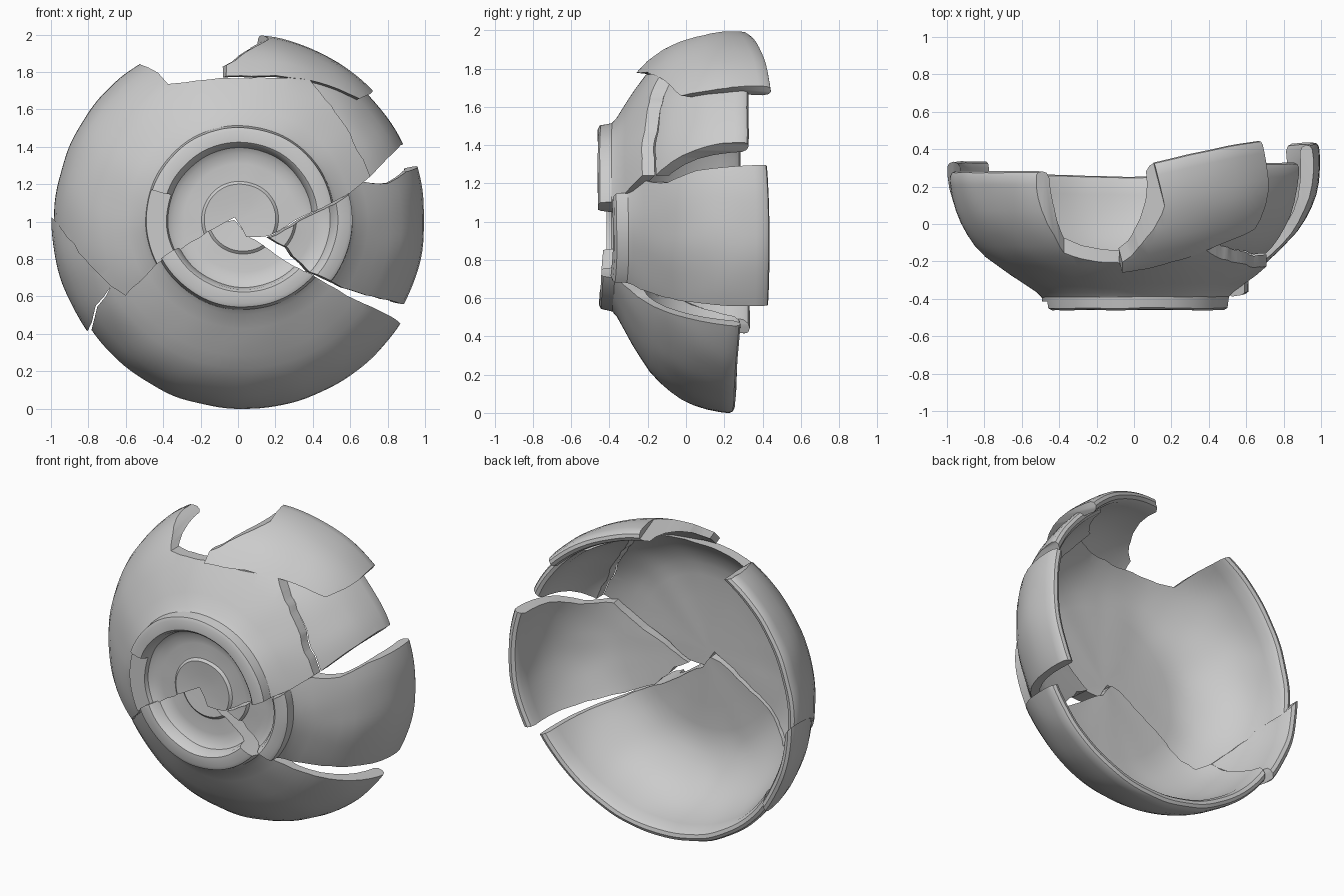
import bpy, bmesh, math
from mathutils import Matrix, Vector, Euler, noise

if "Cube" in bpy.data.objects:
    bpy.data.objects.remove(bpy.data.objects["Cube"])

CENTER = Vector((0.01, 0, 1.0))      # bowl axis runs along y, foot faces -y

# Bowl section as (radius, y): recess, foot ring, outer wall, rim, inner wall, floor
PROFILE = [(0, -.36), (.10, -.365), (.19, -.372), (.205, -.358), (.30, -.355), (.355, -.36),
           (.385, -.38), (.40, -.435), (.415, -.45), (.475, -.45), (.495, -.44), (.505, -.38),
           (.53, -.355), (.60, -.31), (.67, -.265), (.74, -.215), (.805, -.165), (.857, -.11),
           (.90, -.05), (.937, .015), (.962, .08), (.98, .15), (.990, .22), (.992, .265),
           (.982, .285), (.962, .293), (.94, .285), (.925, .26), (.918, .19), (.903, .11),
           (.877, .03), (.84, -.04), (.79, -.105), (.73, -.16), (.66, -.205), (.58, -.235),
           (.50, -.245), (.35, -.25), (.18, -.255), (0, -.255)]


def make_object(name, bm):
    bmesh.ops.recalc_face_normals(bm, faces=bm.faces)
    mesh = bpy.data.meshes.new(name)
    bm.to_mesh(mesh)
    bm.free()
    ob = bpy.data.objects.new(name, mesh)
    bpy.context.collection.objects.link(ob)
    return ob


def bowl(name):
    """Whole turned bowl with a slightly uneven hand-made surface."""
    bm = bmesh.new()
    verts = [bm.verts.new((r, y, 0)) for r, y in PROFILE]
    edges = [bm.edges.new(p) for p in zip(verts, verts[1:])]
    bmesh.ops.spin(bm, geom=verts + edges, cent=(0, 0, 0), axis=(0, 1, 0),
                   angle=math.tau, steps=144, use_duplicate=False)
    bmesh.ops.remove_doubles(bm, verts=bm.verts, dist=1e-4)
    for v in bm.verts:
        v.co += noise.noise_vector(v.co * 5) * .005
        v.co += CENTER
    return make_object(name, bm)


def jagged(points, amount, step=.045):
    """Break long outline edges into small irregular steps (same on both sides of a crack)."""
    out = []
    for a, b in zip(points, points[1:] + points[:1]):
        a, b = Vector(a), Vector(b)
        d = b - a
        n = max(1, int(d.length / step)) if max(abs(a.x), abs(b.x)) < 1.15 else 1
        for i in range(n):
            p = a + d * i / n
            wobble = noise.noise_vector((p.x * 17, p.y * 17, 3)) * amount
            out.append(p + Vector((wobble.x, wobble.y)))
    return out


def prism(outline, y0=-.8, y1=.8, amount=.009, offset=(0, 0, 0)):
    bm = bmesh.new()
    face = bm.faces.new([bm.verts.new((p.x - offset[0], y0, p.y - offset[2]))
                         for p in jagged(outline, amount)])
    ext = bmesh.ops.extrude_face_region(bm, geom=[face])["geom"]
    bmesh.ops.translate(bm, vec=(0, y1 - y0, 0),
                        verts=[g for g in ext if isinstance(g, bmesh.types.BMVert)])
    ob = make_object("cutter", bm)
    ob.hide_render = True
    return ob


def cut(ob, cutter, operation):
    mod = ob.modifiers.new("break", "BOOLEAN")
    mod.operation, mod.solver, mod.object = operation, "EXACT", cutter
    bpy.context.view_layer.objects.active = ob
    bpy.ops.object.modifier_apply(modifier=mod.name)
    bpy.data.objects.remove(cutter)


def shard(name, outline, shift=(0, 0, 0), turn=(0, 0, 0), pivot=(0, 0, 1), chips=()):
    """Keep the part of the bowl inside a (final) front-view outline, then move it."""
    ob = bowl(name)
    cut(ob, prism(outline, offset=shift), "INTERSECT")
    for pts, y0, y1 in chips:
        cut(ob, prism(pts, y0, y1, .015), "DIFFERENCE")
    p = Matrix.Translation(pivot)
    rot = Euler([math.radians(a) for a in turn]).to_matrix().to_4x4()
    ob.data.transform(Matrix.Translation(shift) @ p @ rot @ p.inverted())
    bpy.ops.object.select_all(action="DESELECT")
    ob.select_set(True)
    bpy.context.view_layer.objects.active = ob
    bpy.ops.object.shade_smooth_by_angle(angle=math.radians(32))
    return ob


# Large piece: base centre, left wall and upper wall, with a chipped foot ring
shard("main_shard",
      [(-1.2, 1.17), (-1.0, 1.03), (-.82, .80), (-.68, .655), (-.605, .605), (-.40, .80),
       (-.25, .89), (-.08, .99), (-.02, 1.02), (.05, .92), (.17, .92), (.35, 1.03), (.55, 1.12),
       (.71, 1.24), (.60, 1.47), (.50, 1.62), (.38, 1.765), (.20, 1.77), (-.10, 1.765),
       (-.37, 1.735), (-.43, 1.80), (-.52, 1.84), (-.60, 2.1), (-1.2, 2.1)],
      shift=(0, -.01, .01),
      chips=[([(-.60, .70), (-.33, .70), (-.33, 1.0), (-.35, 1.13), (-.60, 1.2)], -.6, -.405)])

# Bottom piece, slightly tipped
shard("bottom_shard",
      [(-.80, .43), (-.75, .57), (-.675, .675), (-.60, .625), (-.40, .81), (-.25, .90),
       (-.08, 1.0), (-.02, 1.01), (.05, .93), (.30, .76), (.62, .60), (.87, .50), (1.2, .35),
       (1.2, -.3), (-1.2, -.3), (-1.2, .2)],
      shift=(.02, .012, .035), turn=(-4, 0, 0), pivot=(0, -.4, .75))

# Small piece at lower left
shard("lower_left_shard",
      [(-1.2, 1.17), (-1.0, 1.03), (-.82, .80), (-.68, .655), (-.76, .55), (-.80, .42),
       (-1.2, .2)], shift=(-.015, .04, 0))

# Right piece, swung back and out
shard("right_shard",
      [(.17, .91), (.33, 1.0), (.55, 1.12), (.65, 1.21), (.83, 1.20), (.95, 1.26), (1.3, 1.33),
       (1.3, .50), (.95, .55), (.62, .63), (.38, .73), (.26, .86)],
      shift=(.095, .03, 0), turn=(1.5, 0, 9), pivot=(.2, -.35, 1))

# Upper right piece
shard("upper_right_shard",
      [(.38, 1.765), (.50, 1.62), (.60, 1.47), (.71, 1.24), (.80, 1.34), (.87, 1.41),
       (1.2, 1.54), (.80, 2.0), (.60, 1.78), (.50, 1.755)],
      shift=(-.03, .035, -.005))

# Loose piece at the top, tilted, turned and lifted off the wall
shard("top_shard",
      [(-.15, 1.745), (.12, 1.745), (.32, 1.725), (.48, 1.68), (.60, 1.63), (.73, 1.69),
       (.90, 1.95), (.18, 2.15), (.16, 1.97), (.08, 1.93), (-.03, 1.87), (-.13, 1.81)],
      shift=(.04, -.015, .025), turn=(-6, 0, 14.5), pivot=(-.05, .1, 1.8))
